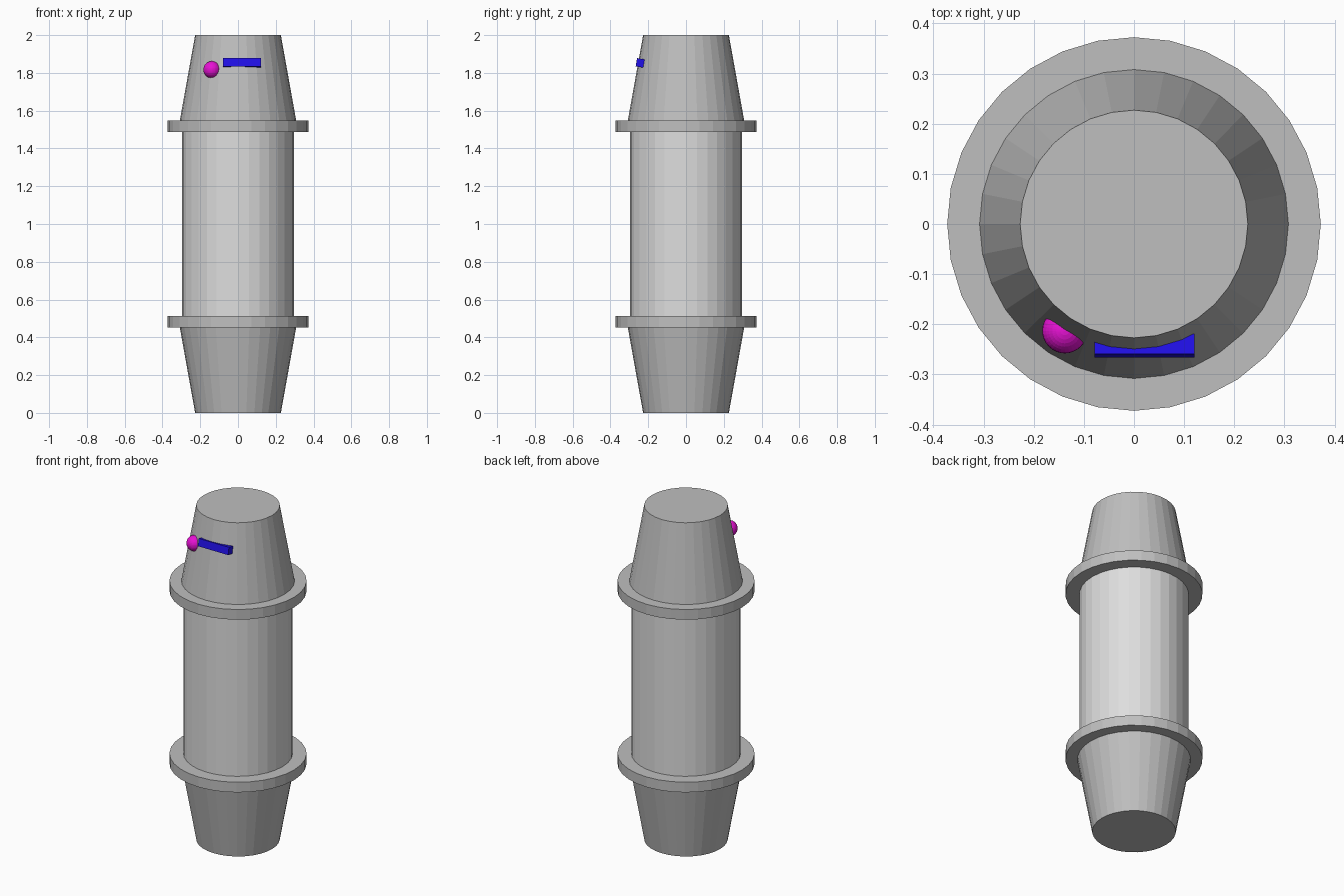
import bpy, math

if "Cube" in bpy.data.objects:
    bpy.data.objects.remove(bpy.data.objects["Cube"])

def material(name, rgb):
    m = bpy.data.materials.new(name)
    m.diffuse_color = (*rgb, 1.0)
    m.use_nodes = True
    m.node_tree.nodes["Principled BSDF"].inputs["Base Color"].default_value = m.diffuse_color
    return m

grey = material("mid grey", (0.52, 0.52, 0.52))
light = material("light grey", (0.73, 0.73, 0.73))
blue = material("blue", (0.015, 0.005, 0.8))
magenta = material("magenta", (0.8, 0.006, 0.66))

def finish(name, mat):
    ob = bpy.context.object
    ob.name = name
    ob.data.materials.append(mat)
    return ob

def frustum(name, r_bottom, r_top, z0, z1, mat):
    bpy.ops.mesh.primitive_cone_add(vertices=32, radius1=r_bottom, radius2=r_top,
                                    depth=z1 - z0, location=(0, 0, (z0 + z1) / 2))
    return finish(name, mat)

R_END, R_BASE, R_TUBE, R_RING = 0.227, 0.308, 0.297, 0.3725
RING_LOW, RING_HIGH = 0.452, 0.513

# Central tube
frustum("tube", R_TUBE, R_TUBE, RING_LOW, 2 - RING_LOW, light)

# Tapered ends and flanges, mirrored about mid height
frustum("lower_taper", R_END, R_BASE, 0, RING_LOW, grey)
frustum("upper_taper", R_BASE, R_END, 2 - RING_LOW, 2, grey)
frustum("lower_flange", R_RING, R_RING, RING_LOW, RING_HIGH, grey)
frustum("upper_flange", R_RING, R_RING, 2 - RING_HIGH, 2 - RING_LOW, grey)

# Indicator bar, leaning with the taper
bpy.ops.mesh.primitive_cube_add(size=1, location=(0.021, -0.243, 1.853),
                                rotation=(-math.radians(10), 0, 0))
bar = finish("indicator_bar", blue)
bar.scale = (0.2, 0.04, 0.044)

# Round button
bpy.ops.mesh.primitive_uv_sphere_add(segments=32, ring_count=16, radius=0.045,
                                     location=(-0.138, -0.213, 1.817))
finish("button", magenta)
